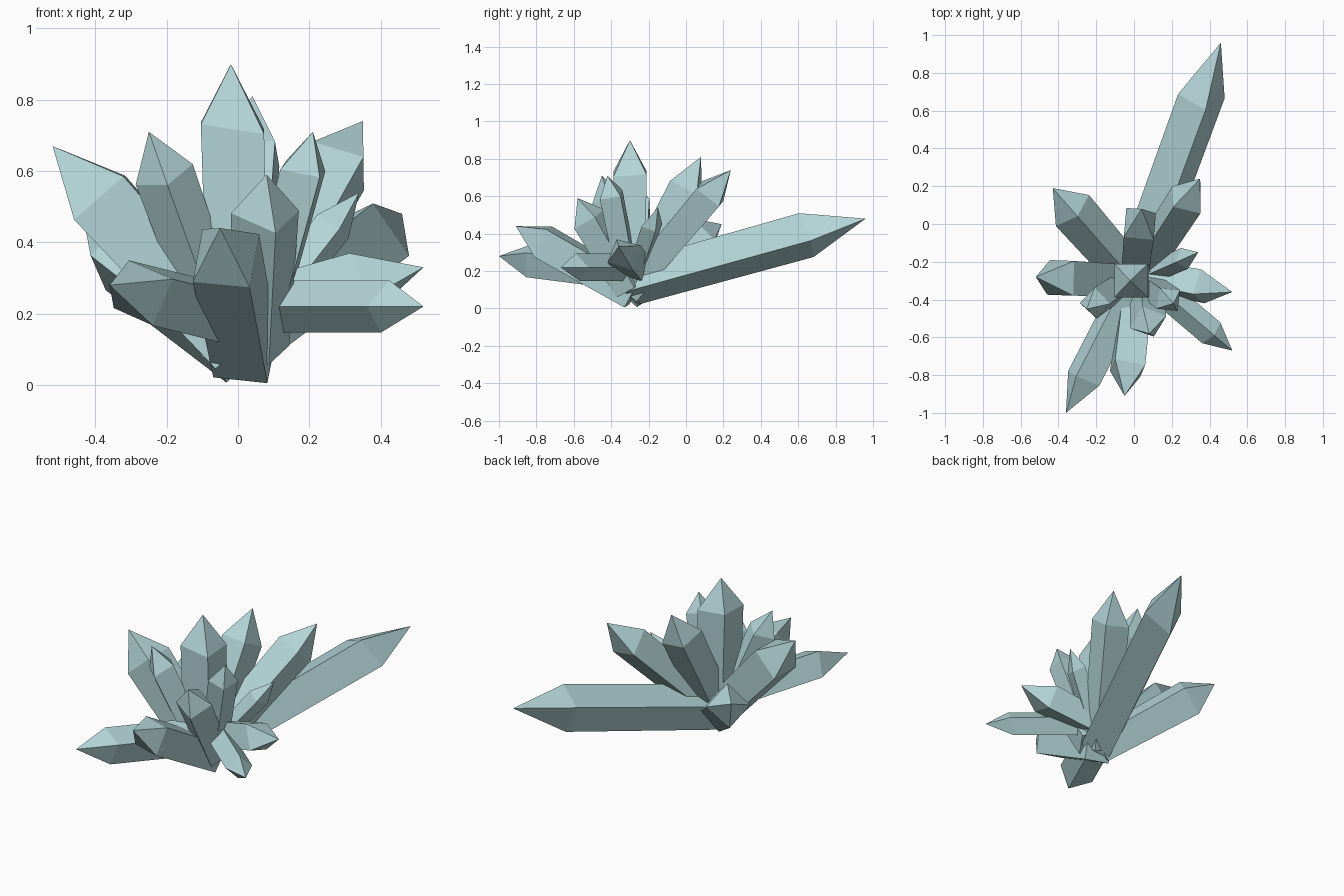
import bpy, bmesh, math, random
from mathutils import Vector

cube = bpy.data.objects.get("Cube")
if cube:
    bpy.data.objects.remove(cube, do_unlink=True)

random.seed(4)

# Single pale mineral colour
mineral = bpy.data.materials.new("pale_teal_crystal")
mineral.use_nodes = True
colour = (0.45, 0.66, 0.68, 1)
mineral.diffuse_color = colour
shader = mineral.node_tree.nodes["Principled BSDF"]
shader.inputs["Base Color"].default_value = colour
shader.inputs["Roughness"].default_value = 0.6

SIDES = 4
HUB = Vector((0, -0.3, 0.1))


def crystal(name, tip, radius, cap, roll=0, shift=(0, 0, 0), taper=0.88):
    """Four-sided pointed prism growing from near the hub to its tip."""
    start, end = HUB + Vector(shift), Vector(tip)
    axis = (end - start).normalized()
    turn = axis.to_track_quat('Z', 'Y')

    def ring(centre, size, uneven):
        verts = []
        for i in range(SIDES):
            a = math.radians(roll) + math.tau * i / SIDES
            rise = random.uniform(-uneven, uneven)
            offset = turn @ Vector((size * math.cos(a), size * math.sin(a), rise))
            verts.append(bm.verts.new(centre + offset))
        return verts

    bm = bmesh.new()
    low = ring(start, radius * taper, 0)
    high = ring(end - axis * cap, radius, cap * 0.12)
    point = bm.verts.new(end)
    bm.faces.new(low[::-1])
    for i in range(SIDES):
        j = (i + 1) % SIDES
        bm.faces.new((low[i], low[j], high[j], high[i]))
        bm.faces.new((high[i], high[j], point))
    bmesh.ops.recalc_face_normals(bm, faces=bm.faces)
    mesh = bpy.data.meshes.new(name)
    bm.to_mesh(mesh)
    bm.free()
    mesh.materials.append(mineral)
    obj = bpy.data.objects.new(name, mesh)
    bpy.context.collection.objects.link(obj)


# Upright crystals
crystal("centre_crystal", (-0.02, -0.3, 0.9), 0.125, 0.18, roll=45, taper=0.95)
crystal("back_crystal", (0.04, 0.08, 0.81), 0.112, 0.17, roll=46)
crystal("back_left_crystal", (0.35, 0.24, 0.74), 0.108, 0.19, roll=-20)
crystal("upper_right_crystal", (-0.25, -0.45, 0.71), 0.085, 0.13, roll=57, shift=(-0.03, 0, 0))
crystal("upper_left_crystal", (0.21, -0.42, 0.71), 0.08, 0.12, roll=75, shift=(0.05, 0, 0))
crystal("upper_front_crystal", (0.08, -0.58, 0.59), 0.1, 0.12, roll=14, shift=(0.06, 0, 0))

# Low crystals spreading outward
crystal("long_back_crystal", (0.46, 0.96, 0.48), 0.128, 0.33, roll=21, shift=(0, 0, 0.03), taper=0.95)
crystal("long_front_crystal", (-0.36, -1, 0.28), 0.1, 0.2, roll=24, shift=(0, 0, 0.09), taper=1)
crystal("front_crystal", (-0.05, -0.91, 0.44), 0.115, 0.17, roll=38, shift=(0.02, 0.02, -0.02), taper=0.95)
crystal("right_crystal", (-0.52, -0.28, 0.67), 0.13, 0.22, roll=45)
crystal("back_right_crystal", (-0.43, 0.19, 0.45), 0.12, 0.18)
crystal("front_left_crystal", (0.52, -0.67, 0.22), 0.073, 0.14, shift=(0.06, 0.02, 0.12), taper=1)
crystal("left_crystal", (0.52, -0.36, 0.33), 0.1, 0.17, roll=30, shift=(0, 0.04, 0.1))
crystal("small_left_crystal", (0.34, -0.15, 0.54), 0.058, 0.12)
